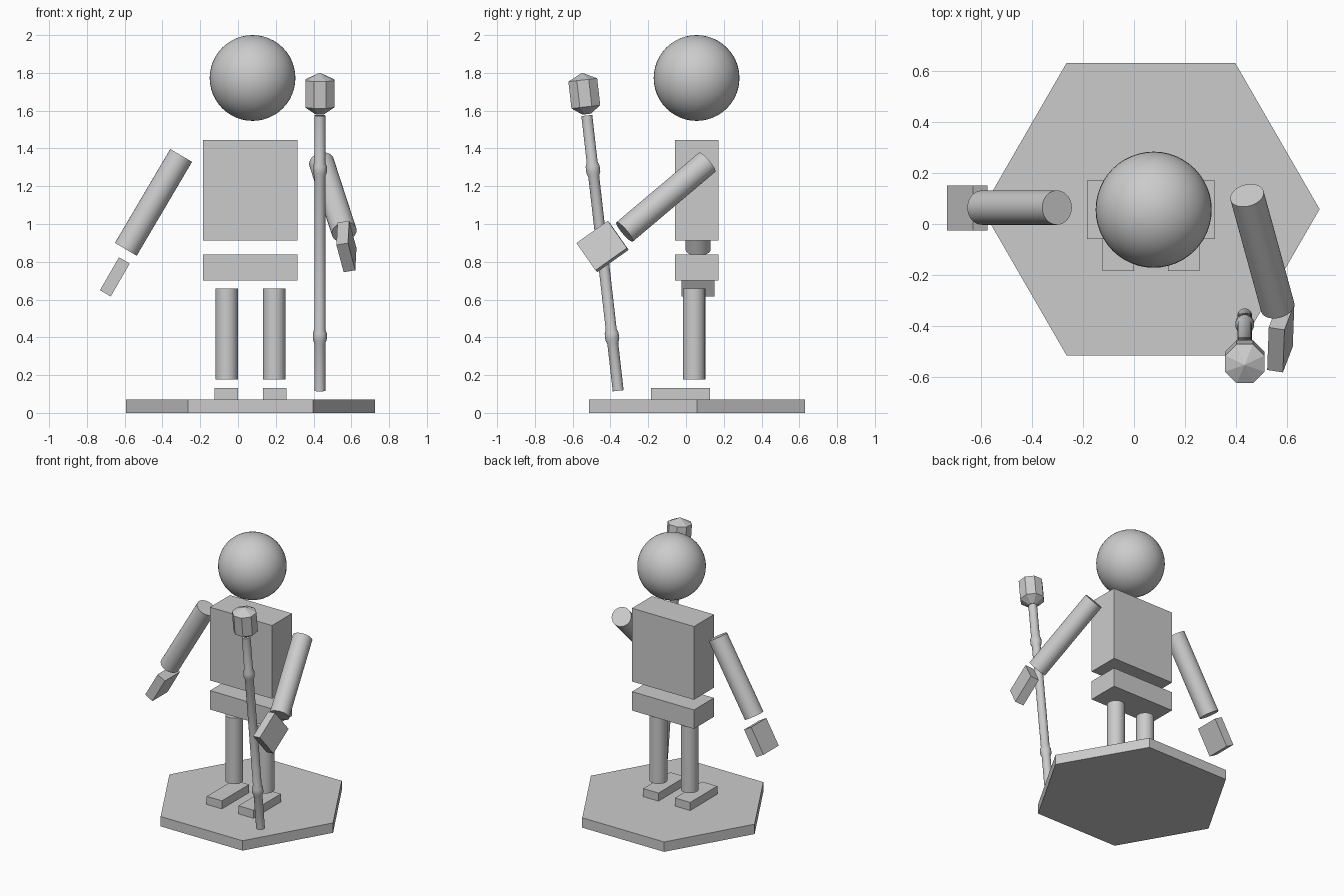
import bpy, bmesh, math
from mathutils import Vector, Matrix

if "Cube" in bpy.data.objects:
    bpy.data.objects.remove(bpy.data.objects["Cube"])

CX, CY = 0.066, 0.056  # figure's centre line


def finish(name, bm, matrix, smooth=False):
    bmesh.ops.recalc_face_normals(bm, faces=bm.faces)
    mesh = bpy.data.meshes.new(name)
    bm.to_mesh(mesh)
    bm.free()
    obj = bpy.data.objects.new(name, mesh)
    bpy.context.collection.objects.link(obj)
    obj.matrix_world = matrix
    if smooth:
        bpy.ops.object.select_all(action='DESELECT')
        obj.select_set(True)
        bpy.context.view_layer.objects.active = obj
        bpy.ops.object.shade_smooth_by_angle(angle=math.radians(30))
    return obj


def axes(x, y, z, loc):
    """Placement matrix from three axis directions and a centre."""
    m = Matrix((Vector(x).normalized(), Vector(y).normalized(), Vector(z).normalized()))
    m = m.transposed().to_4x4()
    m.translation = loc
    return m


def box(name, loc, size, rot=None):
    bm = bmesh.new()
    bmesh.ops.create_cube(bm, size=1)
    bmesh.ops.scale(bm, vec=size, verts=bm.verts)
    return finish(name, bm, rot or Matrix.Translation(loc))


def rod(name, a, b, r, sides=48, smooth=True):
    a, b = Vector(a), Vector(b)
    bm = bmesh.new()
    bmesh.ops.create_cone(bm, cap_ends=True, segments=sides, radius1=r, radius2=r,
                          depth=(b - a).length)
    rot = (b - a).to_track_quat('Z', 'Y').to_matrix().to_4x4()
    return finish(name, bm, Matrix.Translation((a + b) / 2) @ rot, smooth)


def lathe(name, profile, sides, matrix, smooth, turn=0.0):
    """Stack of capped rings (radius, height) around local z."""
    bm = bmesh.new()
    rings = []
    for r, h in profile:
        rings.append([bm.verts.new((r * math.cos(turn + 2 * math.pi * i / sides),
                                    r * math.sin(turn + 2 * math.pi * i / sides), h))
                      for i in range(sides)])
    for lo, hi in zip(rings, rings[1:]):
        for i in range(sides):
            j = (i + 1) % sides
            bm.faces.new((lo[i], lo[j], hi[j], hi[i]))
    bm.faces.new(rings[0])
    bm.faces.new(rings[-1])
    return finish(name, bm, matrix, smooth)


# Hexagonal base
rod("base", (CX, 0.058, 0), (CX, 0.058, 0.072), 0.66, 6, False).matrix_world = (
    Matrix.Translation((CX, 0.058, 0.036)) @ Matrix.Rotation(math.radians(30), 4, 'Z'))

# Head
bm = bmesh.new()
bmesh.ops.create_uvsphere(bm, u_segments=48, v_segments=24, radius=0.227)
finish("head", bm, Matrix.Translation((0.077, CY, 1.773)), True)

# Torso and hips
box("torso", (CX, CY, 1.179), (0.5, 0.23, 0.534))
box("hips", (CX, CY, 0.769), (0.5, 0.23, 0.138))

# Legs and feet
for side, label in ((-1, "right"), (1, "left")):
    x = CX + side * 0.126
    rod(label + "_leg", (x, 0.043, 0.177), (x, 0.043, 0.659), 0.059)
    box(label + "_foot", (CX + side * 0.128, -0.028, 0.101), (0.123, 0.312, 0.06))

# Hanging arm and hand
rod("right_arm", (-0.301, 0.064, 1.363), (-0.594, 0.064, 0.866), 0.067)
box("right_hand", None, (0.066, 0.175, 0.201),
    Matrix.Translation((-0.652, 0.0625, 0.72)) @ Matrix.Rotation(math.radians(30), 4, 'Y'))

# Raised arm and hand
rod("left_arm", (0.442, 0.112, 1.327), (0.562, -0.325, 0.958), 0.067)
along = Vector((-0.03, -0.815, -0.578)).normalized()
across = Vector((0.215, 0.55, -0.81))
across = (across - along * across.dot(along)).normalized()
box("left_hand", None, (0.063, 0.18, 0.204),
    axes(along.cross(across), across, along, (0.574, -0.442, 0.881)))

# Tilted staff with two collars
tilt = (Matrix.Translation((0.433, -0.359, 0.117))
        @ Matrix.Rotation(math.radians(6.5), 4, 'X'))
profile = [(0.029, 0)]
for h in (0.29, 1.18):
    profile += [(0.029, h - 0.038), (0.037, h - 0.017), (0.037, h + 0.017), (0.029, h + 0.038)]
profile.append((0.029, 1.467))
lathe("staff_shaft", profile, 32, tilt, True)

# Faceted staff head
lathe("staff_head", [(0.024, 1.474), (0.083, 1.513), (0.083, 1.656), (0.002, 1.694)],
      8, tilt, False, math.pi / 8)
